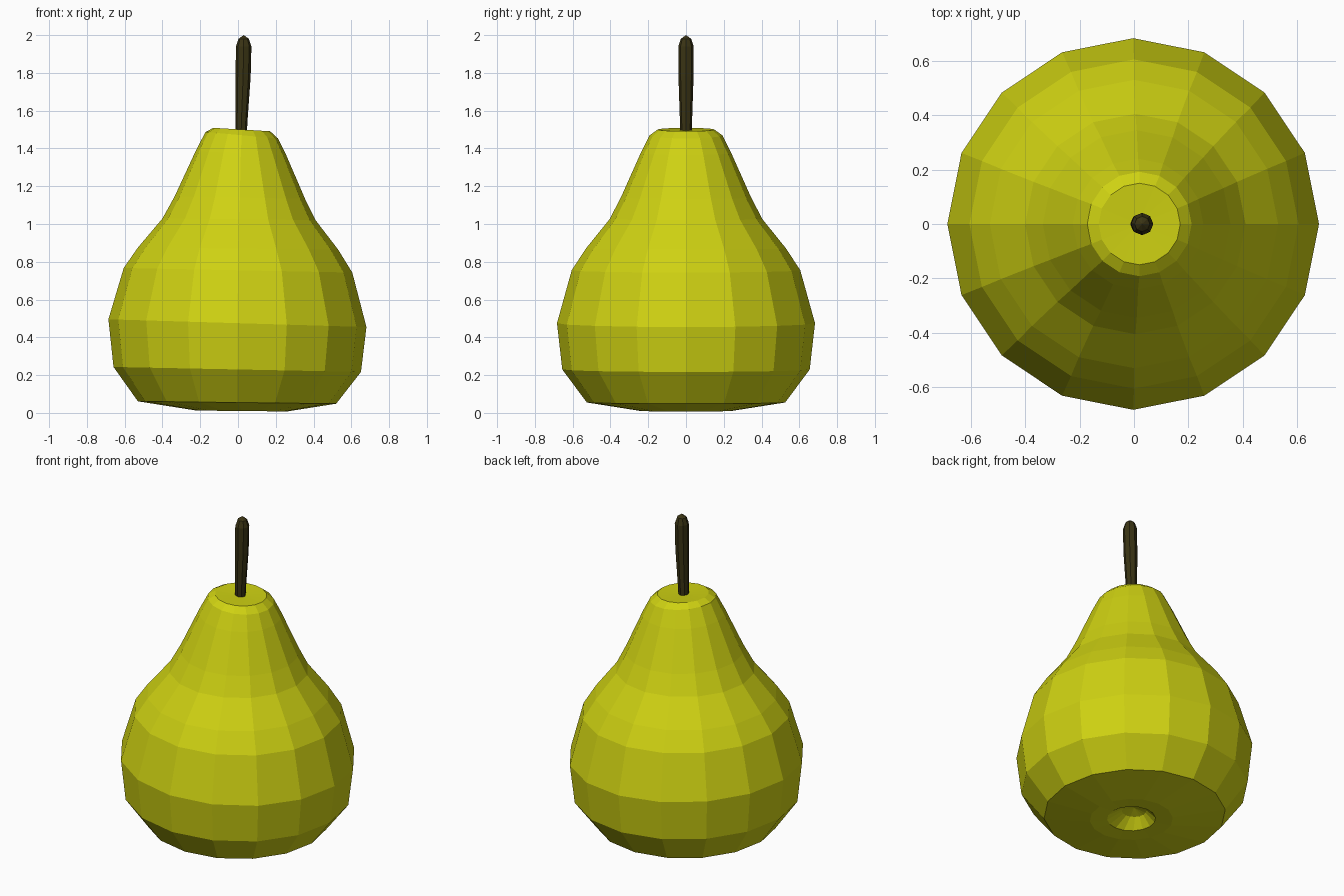
import bpy, bmesh, math

if "Cube" in bpy.data.objects:
    bpy.data.objects.remove(bpy.data.objects["Cube"])


def material(name, color):
    m = bpy.data.materials.new(name)
    m.diffuse_color = (*color, 1)
    m.use_nodes = True
    m.node_tree.nodes["Principled BSDF"].inputs["Base Color"].default_value = m.diffuse_color
    return m


def lathe(name, rings, sides, mat, bottom, top):
    """Rings are (radius, z, centre x, tilt); bottom and top are closing points."""
    bm = bmesh.new()
    loops = []
    for r, z, cx, tilt in rings:
        loop = []
        for i in range(sides):
            a = 2 * math.pi * i / sides
            x, y = r * math.cos(a), r * math.sin(a)
            loop.append(bm.verts.new((cx + x, y, z - tilt * x)))
        loops.append(loop)
    lo, hi = bm.verts.new(bottom), bm.verts.new(top)
    for i in range(sides):
        j = (i + 1) % sides
        for a, b in zip(loops, loops[1:]):
            bm.faces.new((a[i], a[j], b[j], b[i]))
        bm.faces.new((lo, loops[0][j], loops[0][i]))
        bm.faces.new((hi, loops[-1][i], loops[-1][j]))
    bmesh.ops.recalc_face_normals(bm, faces=bm.faces)
    me = bpy.data.meshes.new(name)
    bm.to_mesh(me)
    bm.free()
    me.materials.append(mat)
    ob = bpy.data.objects.new(name, me)
    bpy.context.collection.objects.link(ob)
    return ob


skin = material("pear yellow green", (0.62, 0.64, 0.006))
wood = material("dark brown stem", (0.042, 0.034, 0.007))

# Fruit body: dimpled base, wide belly, narrow neck, shallow dip on top
body = [
    (0.07, 0.075, 0.0, 0.0),
    (0.14, 0.015, 0.02, 0.0),
    (0.24, 0.010, 0.02, 0.01),
    (0.525, 0.055, -0.005, 0.012),
    (0.655, 0.230, -0.004, 0.02),
    (0.683, 0.475, -0.003, 0.03),
    (0.605, 0.755, 0.0, 0.02),
    (0.530, 0.870, 0.0, 0.01),
    (0.405, 1.025, 0.005, 0.01),
    (0.345, 1.140, 0.01, 0.02),
    (0.240, 1.375, 0.015, 0.04),
    (0.192, 1.470, 0.02, 0.09),
    (0.150, 1.500, 0.02, 0.06),
]
lathe("pear_body", body, 16, skin, (0, 0, 0.095), (0.015, 0, 1.495))

# Stem: slim, widening and leaning slightly to a rounded tip
stem = [
    (0.030, 1.46, 0.016, 0),
    (0.032, 1.54, 0.018, 0),
    (0.040, 1.78, 0.027, 0),
    (0.041, 1.94, 0.030, 0),
    (0.028, 1.98, 0.030, 0),
]
lathe("stem", stem, 8, wood, (0.016, 0, 1.45), (0.03, 0, 2.0))
